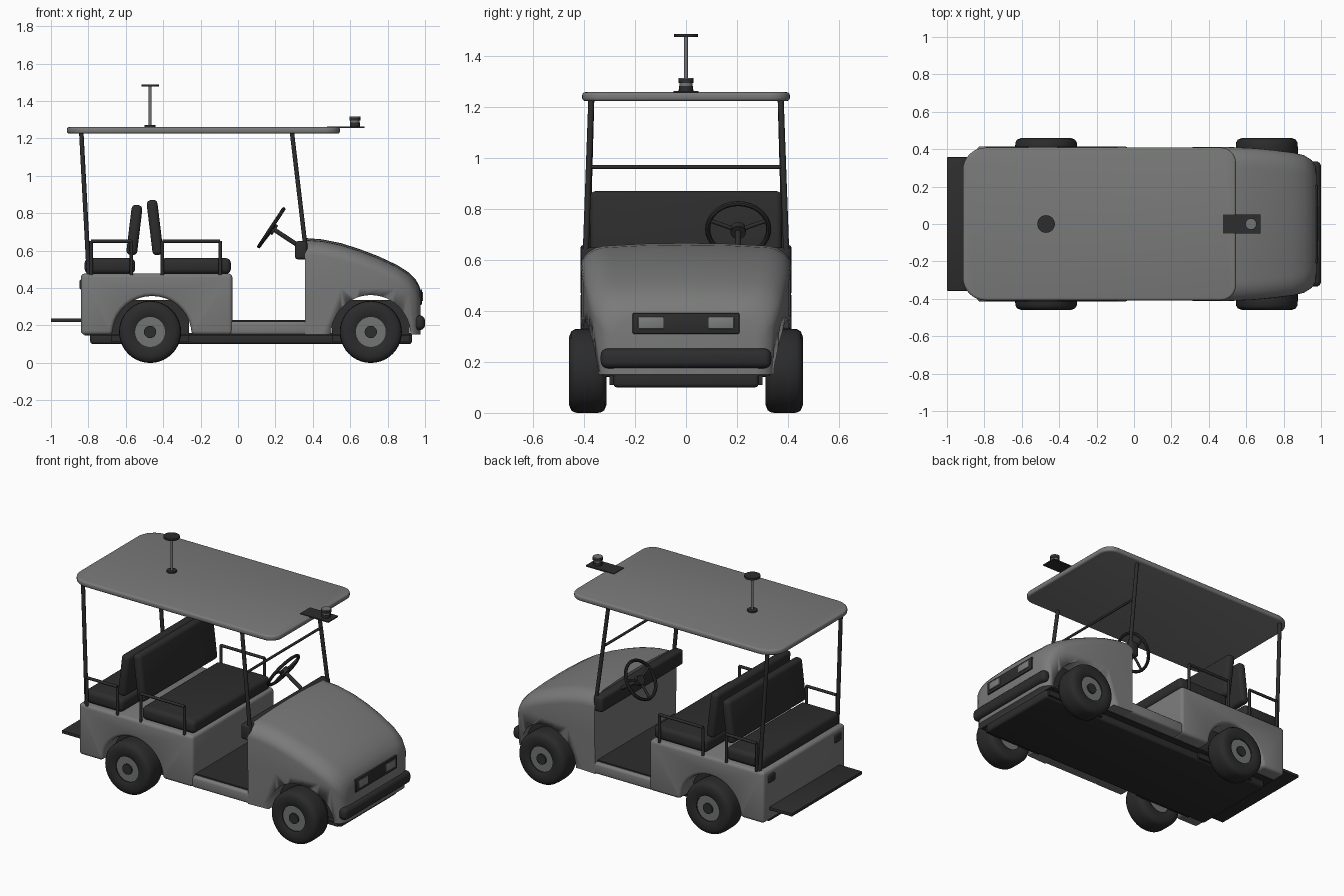
import bpy, bmesh, math
from mathutils import Vector, Matrix

if "Cube" in bpy.data.objects:
    bpy.data.objects.remove(bpy.data.objects["Cube"])


def material(name, r, g, b):
    m = bpy.data.materials.new(name)
    m.diffuse_color = (r, g, b, 1)
    m.use_nodes = True
    m.node_tree.nodes["Principled BSDF"].inputs["Base Color"].default_value = m.diffuse_color
    return m


BODY = material("body_grey", 0.19, 0.195, 0.19)
DARK = material("charcoal", 0.026, 0.026, 0.027)
RUBBER = material("rubber_black", 0.024, 0.024, 0.024)
METAL = material("rim_grey", 0.17, 0.175, 0.175)
LENS = material("lamp_grey", 0.2, 0.205, 0.205)


def finish(name, bm, mat, bevel=0, seg=3, smooth=True):
    bmesh.ops.recalc_face_normals(bm, faces=bm.faces)
    me = bpy.data.meshes.new(name)
    bm.to_mesh(me)
    bm.free()
    ob = bpy.data.objects.new(name, me)
    bpy.context.collection.objects.link(ob)
    me.materials.append(mat)
    bpy.ops.object.select_all(action='DESELECT')
    bpy.context.view_layer.objects.active = ob
    ob.select_set(True)
    if bevel:
        mod = ob.modifiers.new("bevel", 'BEVEL')
        mod.width, mod.segments = bevel, seg
        mod.limit_method, mod.angle_limit = 'ANGLE', math.radians(40)
        bpy.ops.object.modifier_apply(modifier="bevel")
    if smooth:
        bpy.ops.object.shade_smooth_by_angle(angle=math.radians(38))
    return ob


def box(name, x, y, z, mat, bevel=0, seg=3, tilt=0):
    bm = bmesh.new()
    bmesh.ops.create_cube(bm, size=1)
    bmesh.ops.scale(bm, verts=bm.verts, vec=(x[1] - x[0], y[1] - y[0], z[1] - z[0]))
    bmesh.ops.rotate(bm, verts=bm.verts, matrix=Matrix.Rotation(tilt, 3, 'Y'))
    bmesh.ops.translate(bm, verts=bm.verts, vec=[(a + b) / 2 for a, b in (x, y, z)])
    return finish(name, bm, mat, bevel, seg)


def add_rod(bm, a, b, r, seg=12):
    a, b = Vector(a), Vector(b)
    rot = (b - a).to_track_quat('Z', 'Y').to_matrix().to_4x4()
    bmesh.ops.create_cone(bm, cap_ends=True, segments=seg, radius1=r, radius2=r,
                          depth=(b - a).length, matrix=Matrix.Translation((a + b) / 2) @ rot)


def rod(name, points, r, mat, seg=12):
    bm = bmesh.new()
    for a, b in zip(points, points[1:]):
        add_rod(bm, a, b, r, seg)
    return finish(name, bm, mat)


def prism(name, outline, depth, place, mat, bevel, seg=3):
    """Extrude a 2D outline; place(u, v, d) gives the 3D point."""
    bm = bmesh.new()
    ends = [[bm.verts.new(place(u, v, d)) for u, v in outline] for d in depth]
    bm.faces.new(ends[0])
    bm.faces.new(ends[1])
    n = len(outline)
    for i in range(n):
        j = (i + 1) % n
        bm.faces.new((ends[0][i], ends[0][j], ends[1][j], ends[1][i]))
    return finish(name, bm, mat, bevel, seg)


def loft(name, rings, mat, closed=False):
    bm = bmesh.new()
    vs = [[bm.verts.new(p) for p in ring] for ring in rings]
    n = len(rings[0])
    for a, b in zip(vs, vs[1:] + ([vs[0]] if closed else [])):
        for i in range(n):
            j = (i + 1) % n
            bm.faces.new((a[i], a[j], b[j], b[i]))
    if not closed:
        bm.faces.new(vs[0])
        bm.faces.new(vs[-1])
    return finish(name, bm, mat)


REAR_X, FRONT_X, AXLE_Z = -0.47, 0.71, 0.165

# Rear body: side profile with a wheel arch
arch = [(-0.46 + 0.212 * math.cos(math.pi * (1 - i / 18)),
         0.15 + 0.207 * math.sin(math.pi * i / 18)) for i in range(19)]
prism("rear_body", [(-0.84, 0.15)] + arch + [(-0.03, 0.15), (-0.03, 0.477), (-0.84, 0.477)],
      (-0.415, 0.415), lambda u, v, d: (u, d, v), BODY, 0.02)

# Front cowl: lofted cross-sections (x, half width, bottom half width, height)
sections = [(0.358, 0.413, 0.41, 0.667), (0.45, 0.413, 0.405, 0.66), (0.55, 0.41, 0.40, 0.64),
            (0.65, 0.405, 0.39, 0.608), (0.75, 0.395, 0.38, 0.57), (0.85, 0.382, 0.365, 0.523),
            (0.91, 0.367, 0.35, 0.485), (0.95, 0.342, 0.33, 0.446), (0.97, 0.31, 0.30, 0.41),
            (0.976, 0.28, 0.27, 0.385)]
rings = []
for x, w, wb, h in sections:
    half = [(wb, 0.15), (w, min(0.40, h - 0.1))]
    for i in range(8):
        t = math.pi / 2 * i / 7
        half.append((w - 0.11 + 0.11 * math.cos(t), h - 0.09 + 0.08 * math.sin(t)))
    half.append(((w - 0.11) / 2, h - 0.002))
    rings.append([(x, y, z) for y, z in half] + [(x, 0, h)] + [(x, -y, z) for y, z in reversed(half)])
cowl = loft("front_cowl", rings, BODY)
cutter = rod("arch_cutter", [(FRONT_X, -0.6, 0.15), (FRONT_X, 0.6, 0.15)], 0.212, BODY, 48)
cutter.hide_render = True
cut = cowl.modifiers.new("arch", 'BOOLEAN')
cut.object, cut.operation, cut.solver = cutter, 'DIFFERENCE', 'EXACT'
bpy.context.view_layer.objects.active = cowl
bpy.ops.object.modifier_apply(modifier="arch")
bpy.data.objects.remove(cutter)

# Chassis, wheel wells, sill, floor mat and rear step
box("chassis", (-0.79, 0.93), (-0.285, 0.285), (0.1, 0.16), DARK, 0.015)
box("under_tray", (-0.82, 0.93), (-0.33, 0.33), (0.145, 0.155), DARK)
for n, x in (("rear", REAR_X), ("front", FRONT_X)):
    box(n + "_wheel_well", (x - 0.208, x + 0.208), (-0.3, 0.3), (0.11, 0.335), DARK)
box("sill", (-0.045, 0.37), (-0.41, 0.41), (0.15, 0.222), BODY, 0.015)
box("floor_mat", (-0.035, 0.36), (-0.385, 0.385), (0.215, 0.23), DARK)
box("rear_step", (-1.0, -0.79), (-0.357, 0.357), (0.218, 0.238), DARK, 0.004, 2)

# Wheels: lathed tyre, rim and hub
tyre_profile = [(0.08, 0.065), (0.10, 0.073), (0.135, 0.073), (0.155, 0.065), (0.164, 0.05), (0.166, 0.02)]
tyre_profile += [(r, -d) for r, d in reversed(tyre_profile)]
for n, x in (("rear", REAR_X), ("front", FRONT_X)):
    for side, s in (("right", -1), ("left", 1)):
        y = s * 0.386
        rings = []
        for k in range(40):
            a = math.tau * k / 40
            rings.append([(x + r * math.cos(a), y + d, AXLE_Z + r * math.sin(a)) for r, d in tyre_profile])
        loft(f"{n}_{side}_tyre", rings, RUBBER, closed=True)
        rod(f"{n}_{side}_rim", [(x, s * 0.33, AXLE_Z), (x, s * 0.444, AXLE_Z)], 0.083, METAL, 32)
        rod(f"{n}_{side}_hub", [(x, s * 0.43, AXLE_Z), (x, s * 0.453, AXLE_Z)], 0.033, DARK, 20)
    rod(n + "_axle", [(x, -0.35, AXLE_Z), (x, 0.35, AXLE_Z)], 0.025, DARK)

# Bumper, grille panel, headlights and tail lights
box("front_bumper", (0.935, 1.0), (-0.335, 0.335), (0.175, 0.253), DARK, 0.028, 4)
box("grille_panel", (0.95, 0.984), (-0.21, 0.21), (0.31, 0.393), DARK, 0.006, 2)
for s in (-1, 1):
    box("headlight", (0.97, 0.99), (s * 0.138 - 0.05, s * 0.138 + 0.05), (0.33, 0.378), LENS, 0.004, 2)
    box("tail_light", (-0.848, -0.82), (s * 0.335 - 0.035, s * 0.335 + 0.035), (0.392, 0.445), DARK, 0.01)

# Dashboard
box("dashboard", (0.305, 0.37), (-0.413, 0.413), (0.553, 0.65), DARK, 0.015)

# Seats
box("front_seat", (-0.415, -0.038), (-0.39, 0.39), (0.475, 0.56), DARK, 0.028, 4)
box("rear_seat", (-0.82, -0.55), (-0.39, 0.39), (0.475, 0.56), DARK, 0.028, 4)
box("front_backrest", (-0.473, -0.415), (-0.377, 0.377), (0.575, 0.872), DARK, 0.024, 4, -0.12)
box("rear_backrest", (-0.583, -0.525), (-0.377, 0.377), (0.575, 0.845), DARK, 0.024, 4, 0.12)

# Arm rails and roof posts on both sides
for s in (-1, 1):
    for n, a, b in (("front", -0.405, -0.095), ("rear", -0.785, -0.57)):
        y = s * 0.405
        rod(n + "_arm_rail", [(a, y, 0.47), (a, y, 0.65), (b, y, 0.65), (b, y, 0.47)], 0.009, DARK)
    rod("rear_post", [(-0.797, s * 0.393, 0.46), (-0.838, s * 0.372, 1.235)], 0.012, DARK)
    rod("front_post", [(0.363, s * 0.395, 0.6), (0.288, s * 0.372, 1.235)], 0.012, DARK)
rod("cross_bar", [(0.32, -0.38, 0.966), (0.32, 0.38, 0.966)], 0.008, DARK)

# Roof: rounded outline
outline = []
for cx, cy, r, start in ((0.545, 0.408, 0.08, 0), (-0.915, 0.408, 0.12, 90),
                         (-0.915, -0.408, 0.12, 180), (0.545, -0.408, 0.08, 270)):
    for i in range(9):
        a = math.radians(start + i * 11.25)
        outline.append((cx - math.copysign(r, cx) + r * math.cos(a),
                        cy - math.copysign(r, cy) + r * math.sin(a)))
prism("roof", outline, (1.225, 1.26), lambda u, v, d: (u, v, d), BODY, 0.012)

# Steering wheel: rim, spokes and column, tilted toward the seat
centre, axis = Vector((0.178, 0.205, 0.722)), Vector((0.835, 0, -0.55)).normalized()
up, across = Vector((0.55, 0, 0.835)).normalized(), Vector((0, 1, 0))
rings = []
for k in range(32):
    a = math.tau * k / 32
    out = up * math.sin(a) + across * math.cos(a)
    rings.append([centre + out * (0.12 + 0.01 * math.cos(math.tau * j / 8))
                  + axis * 0.01 * math.sin(math.tau * j / 8) for j in range(8)])
loft("steering_wheel", rings, DARK, closed=True)
for deg in (20, 160, 270):
    a = math.radians(deg)
    rod("steering_spoke", [centre + axis * 0.01, centre + (up * math.sin(a) + across * math.cos(a)) * 0.12],
        0.008, DARK)
rod("steering_hub", [centre - axis * 0.005, centre + axis * 0.025], 0.03, DARK, 20)
rod("steering_column", [centre, centre + axis * 0.19], 0.012, DARK)

# Roof antenna
rod("antenna_base", [(-0.47, 0, 1.255), (-0.47, 0, 1.27)], 0.03, DARK, 24)
rod("antenna_pole", [(-0.47, 0, 1.26), (-0.47, 0, 1.48)], 0.008, METAL)
rod("antenna_disc", [(-0.47, 0, 1.476), (-0.47, 0, 1.489)], 0.047, DARK, 32)

# Roof sensor on its bracket
box("sensor_bracket", (0.475, 0.675), (-0.05, 0.05), (1.256, 1.264), DARK)
for name, z0, z1, r, mat in (("sensor_base", 1.262, 1.285, 0.027, DARK), ("sensor_band", 1.285, 1.295, 0.025, METAL),
                             ("sensor_head", 1.295, 1.312, 0.03, DARK), ("sensor_cap", 1.312, 1.316, 0.029, METAL)):
    rod(name, [(0.625, 0, z0), (0.625, 0, z1)], r, mat, 24)
